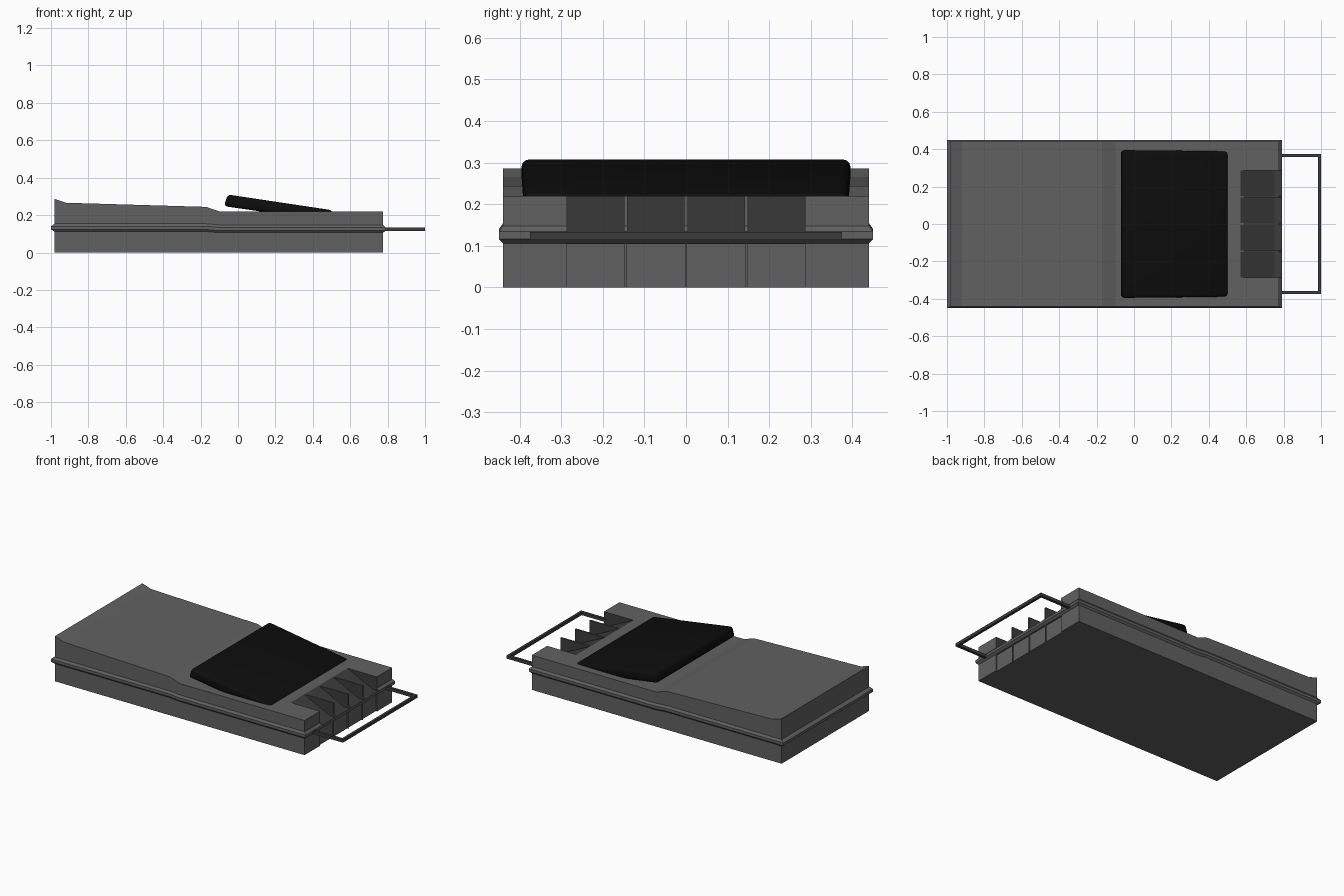
import bpy, bmesh

if "Cube" in bpy.data.objects:
    bpy.data.objects.remove(bpy.data.objects["Cube"])


def material(name, v):
    m = bpy.data.materials.new(name)
    m.diffuse_color = (v, v, v, 1)
    m.use_nodes = True
    m.node_tree.nodes["Principled BSDF"].inputs["Base Color"].default_value = m.diffuse_color
    return m


GREY, DARK, BLACK = material("grey", 0.12), material("dark_grey", 0.045), material("black", 0.004)


def finish(name, bm, *mats):
    bmesh.ops.recalc_face_normals(bm, faces=bm.faces)
    me = bpy.data.meshes.new(name)
    bm.to_mesh(me)
    bm.free()
    for m in mats:
        me.materials.append(m)
    ob = bpy.data.objects.new(name, me)
    bpy.context.collection.objects.link(ob)
    return ob


def add_prism(bm, pts, place, a, b, mat=0):
    """Extrude a 2D outline between depths a and b."""
    lo = [bm.verts.new(place(p, a)) for p in pts]
    hi = [bm.verts.new(place(p, b)) for p in pts]
    n = len(pts)
    fs = [bm.faces.new(lo), bm.faces.new(hi)]
    fs += [bm.faces.new((lo[i], lo[(i + 1) % n], hi[(i + 1) % n], hi[i])) for i in range(n)]
    for f in fs:
        f.material_index = mat


def side(p, d):
    return (p[0], d, p[1])


def flat(p, d):
    return (p[0], p[1], d)


# Body: stacked rings with a projecting rib and a stepped top
deck = [(-0.98, 0.286), (-0.92, 0.266), (-0.17, 0.244), (-0.10, 0.22), (0.776, 0.22)]
lift = [0.006, 0.006, 0.006, 0.0, 0.0]
bm = bmesh.new()
rings = []
for z, out in [(0, 0), (0.106, 0), (0.117, 1), (0.134, 1), (0.148, 0), (None, 0)]:
    near, far = [], []
    for i, (x, top) in enumerate(deck):
        end = (-0.02 if i == 0 else 0.014 if i == len(deck) - 1 else 0) * out
        h = top if z is None else z + (lift[i] if z else 0)
        y = 0.44 + 0.01 * out
        near.append(bm.verts.new((x + end, -y, h)))
        far.append(bm.verts.new((x + end, y, h)))
    rings.append((near, far))
for (n0, f0), (n1, f1) in zip(rings, rings[1:]):
    a, b = n0 + f0[::-1], n1 + f1[::-1]
    for i in range(len(a)):
        j = (i + 1) % len(a)
        bm.faces.new((a[i], a[j], b[j], b[i]))
for near, far in (rings[0], rings[-1]):
    for i in range(len(near) - 1):
        bm.faces.new((near[i], near[i + 1], far[i + 1], far[i]))
body = finish("body", bm, GREY, DARK)

# Four ramped pockets and shallow panels at the front end, separated by thin dividers
bm = bmesh.new()
ramp = [(0.57, 0.22), (0.75, 0.133), (0.85, 0.133), (0.85, 0.3), (0.57, 0.3)]
panel = [(0.768, -0.1), (0.85, -0.1), (0.85, 0.105), (0.768, 0.105)]
for i in range(4):
    y = -0.2175 + i * 0.145
    add_prism(bm, ramp, side, y - 0.068, y + 0.068, 1)
    add_prism(bm, panel, side, y - 0.07, y + 0.07, 0)
cutter = finish("pocket_cutter", bm, GREY, DARK)
cutter.hide_render = True
mod = body.modifiers.new("pockets", "BOOLEAN")
mod.object = cutter
mod.operation = "DIFFERENCE"
mod.solver = "EXACT"
bpy.context.view_layer.objects.active = body
bpy.ops.object.modifier_apply(modifier=mod.name)
bpy.data.objects.remove(cutter)

# Square-section handle loop
bm = bmesh.new()
o, i = 0.375, 0.358
add_prism(bm, [(0.77, -o), (1.0, -o), (1.0, o), (0.77, o), (0.77, i), (0.984, i), (0.984, -i), (0.77, -i)],
          flat, 0.114, 0.133)
finish("handle", bm, DARK)

# Tilted cushion with softened edges
bm = bmesh.new()
add_prism(bm, [(-0.075, 0.248), (-0.055, 0.31), (0.505, 0.226), (0.49, 0.166)], side, -0.395, 0.395)
for v in bm.verts:
    if v.co.x > 0.3:
        v.co.y *= 0.985
bmesh.ops.bevel(bm, geom=bm.edges[:], offset=0.017, segments=3, profile=0.5, affect="EDGES")
cushion = finish("cushion", bm, BLACK)
bpy.ops.object.select_all(action="DESELECT")
cushion.select_set(True)
bpy.context.view_layer.objects.active = cushion
bpy.ops.object.shade_smooth_by_angle()
